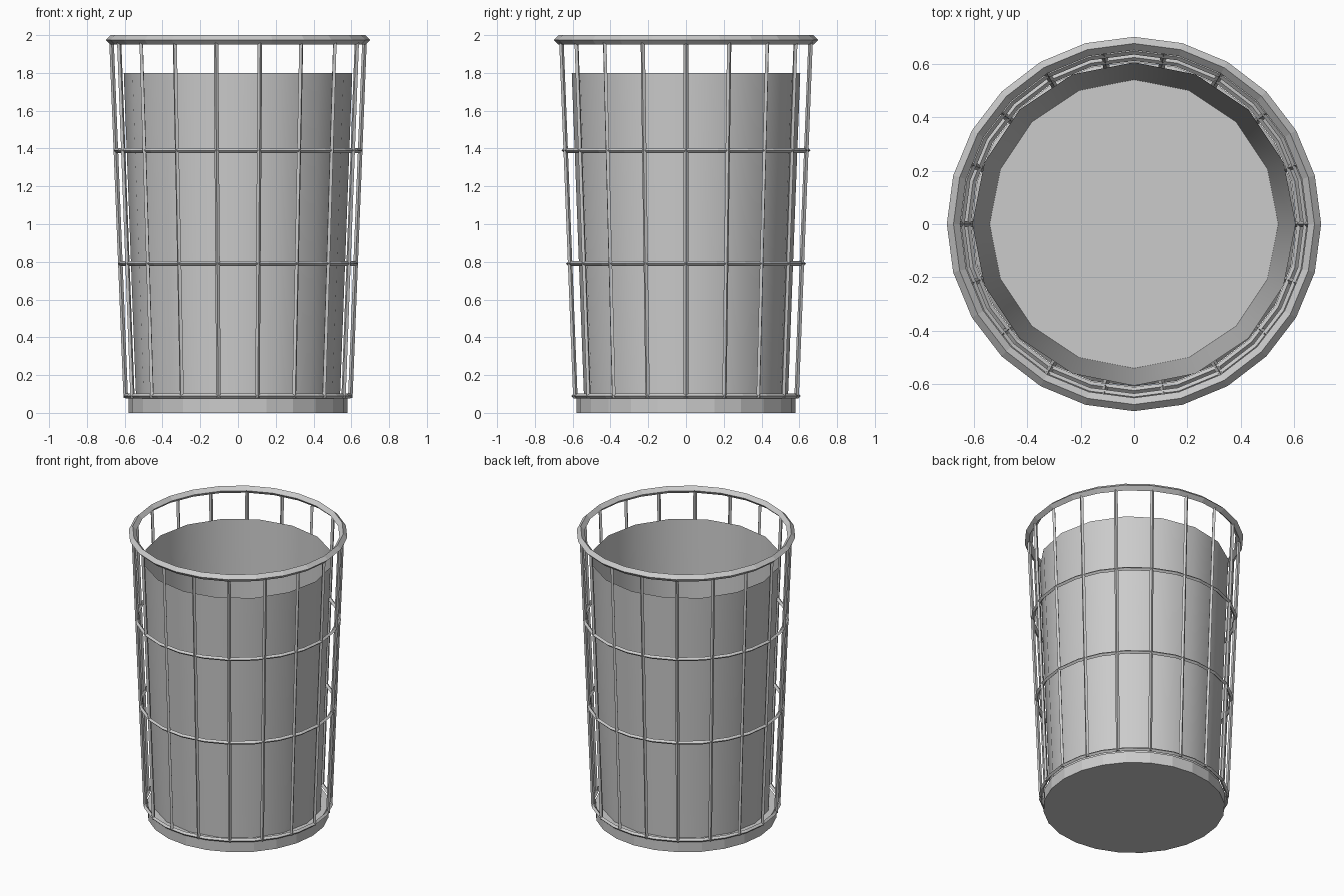
import bpy, math
from mathutils import Vector

cube = bpy.data.objects.get("Cube")
if cube:
    bpy.data.objects.remove(cube, do_unlink=True)

grey = bpy.data.materials.new("light grey metal")
grey.use_nodes = True
colour = (0.6, 0.6, 0.6, 1)
grey.diffuse_color = colour
grey.node_tree.nodes["Principled BSDF"].inputs["Base Color"].default_value = colour


def finish(name):
    ob = bpy.context.object
    ob.name = name
    ob.data.materials.append(grey)
    return ob


def ring(name, radius, z, thickness):
    bpy.ops.mesh.primitive_torus_add(major_segments=24, minor_segments=4, location=(0, 0, z),
                                     major_radius=radius, minor_radius=thickness)
    return finish(name)


def cage_radius(z):
    return 0.595 + (z - 0.09) * 0.0398


# Solid foot
bpy.ops.mesh.primitive_cylinder_add(vertices=24, radius=0.58, depth=0.08, location=(0, 0, 0.04))
finish("base")

# Open tapered liner, a single sheet
bpy.ops.mesh.primitive_cone_add(vertices=16, radius1=0.54, radius2=0.605, depth=1.72,
                                end_fill_type='NOTHING', location=(0, 0, 0.94))
finish("liner")
bpy.ops.object.shade_smooth_by_angle(angle=math.radians(30))

# Rim and horizontal hoops
ring("top_rim", 0.675, 1.975, 0.025)
for name, z in (("lower_hoop", 0.09), ("middle_hoop", 0.79), ("upper_hoop", 1.39)):
    ring(name, cage_radius(z), z, 0.013)

# Slanted upright wires
for i in range(18):
    a = math.radians(20 * i)
    out = Vector((math.cos(a), math.sin(a), 0))
    low = out * cage_radius(0.08) + Vector((0, 0, 0.08))
    high = out * cage_radius(1.97) + Vector((0, 0, 1.97))
    axis = high - low
    bpy.ops.mesh.primitive_cylinder_add(vertices=4, radius=0.012, depth=axis.length,
                                        location=(low + high) / 2,
                                        rotation=(0, math.atan2(axis.xy.length, axis.z), a))
    finish(f"upright_wire_{i + 1}")
